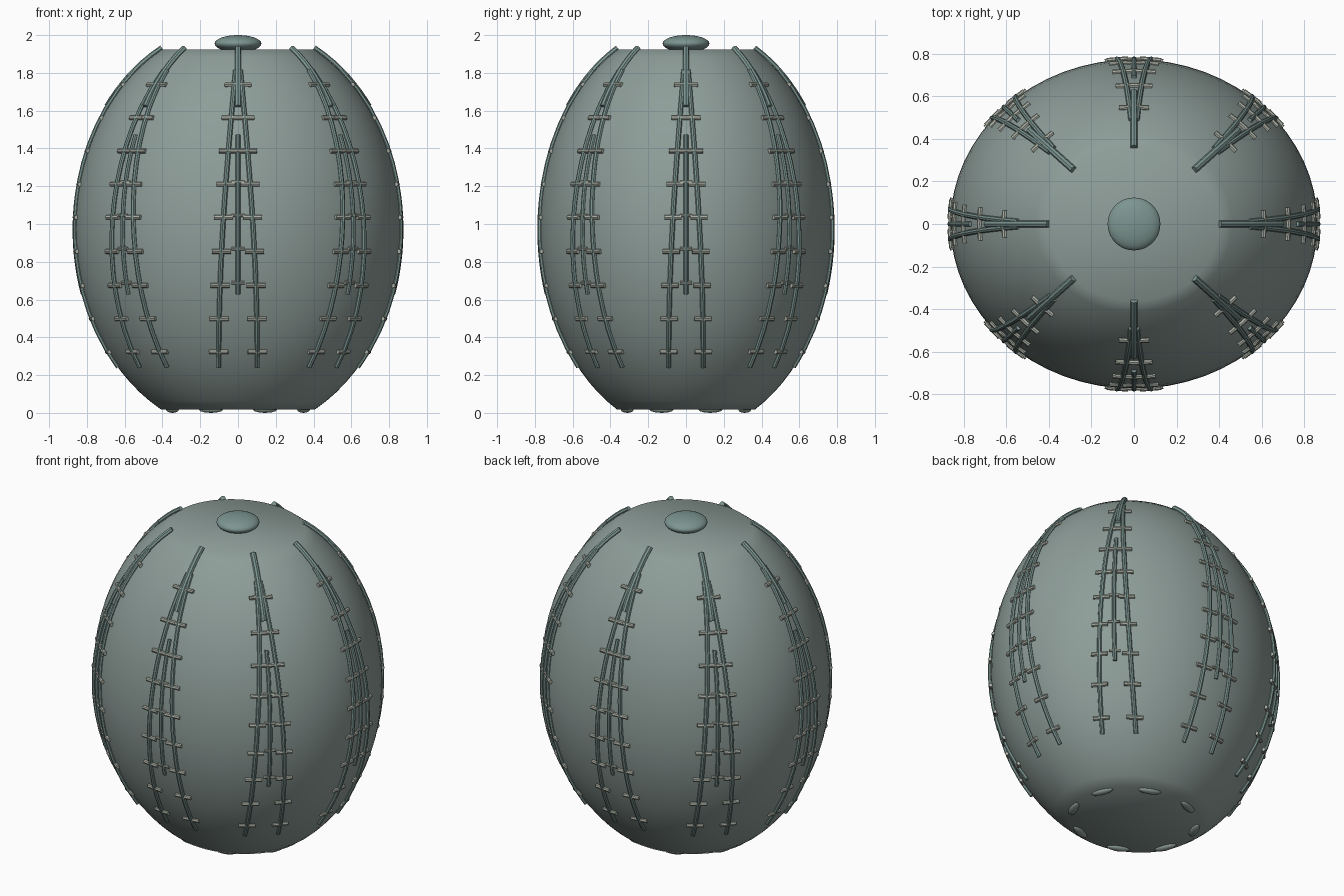
import bpy, bmesh, math
from mathutils import Vector

if "Cube" in bpy.data.objects:
    bpy.data.objects.remove(bpy.data.objects["Cube"])

RX, RZ, CZ, SY = 0.862, 1.08, 0.97, 0.897   # body ellipsoid: radius, half height, centre, y squash
Z_LOW, Z_TOP = 0.018, 1.925
ROWS = [1.735, 1.56, 1.385, 1.21, 1.035, 0.855, 0.675, 0.50, 0.325]


def material(name, rgb):
    m = bpy.data.materials.new(name)
    m.diffuse_color = (*rgb, 1)
    m.use_nodes = True
    m.node_tree.nodes["Principled BSDF"].inputs["Base Color"].default_value = m.diffuse_color
    return m


shell_mat = material("shell_green", (0.27, 0.34, 0.32))
seam_mat = material("seam_green", (0.20, 0.30, 0.28))
stitch_mat = material("stitch_pale", (0.40, 0.43, 0.37))


def radius(z):
    return RX * math.sqrt(max(0, 1 - ((z - CZ) / RZ) ** 2))


def on_shell(ang, side, z, lift=0.0):
    """Point on the body near seam angle, shifted sideways, raised along the normal."""
    r = radius(z)
    a = ang + side / r
    n = Vector((r / RX ** 2, (z - CZ) / RZ ** 2)).normalized() * lift
    return Vector(((r + n.x) * math.cos(a), (r + n.x) * math.sin(a) * SY, z + n.y))


def finish(ob, mat, angle=40):
    ob.data.materials.append(mat)
    bpy.ops.object.select_all(action='DESELECT')
    ob.select_set(True)
    bpy.context.view_layer.objects.active = ob
    bpy.ops.object.shade_smooth_by_angle(angle=math.radians(angle))


def tubes(name, paths, r, mat, res=2):
    """One mesh made of many round capped tubes."""
    cu = bpy.data.curves.new(name, 'CURVE')
    cu.dimensions = '3D'
    cu.bevel_depth, cu.bevel_resolution, cu.use_fill_caps = r, res, True
    for pts in paths:
        sp = cu.splines.new('POLY')
        sp.points.add(len(pts) - 1)
        for p, co in zip(sp.points, pts):
            p.co = (*co, 1)
    ob = bpy.data.objects.new(name, cu)
    bpy.context.collection.objects.link(ob)
    bpy.ops.object.select_all(action='DESELECT')
    ob.select_set(True)
    bpy.context.view_layer.objects.active = ob
    bpy.ops.object.convert(target='MESH')
    finish(bpy.context.object, mat)


def spread(z):
    """Sideways distance of the two branches from the seam centre."""
    t = min(1, max(0, (1.82 - z) / 1.55))
    return 0.012 + 0.09 * math.sin(t * math.pi / 2)


def run(ang, z0, z1, side, lift, n=16):
    return [on_shell(ang, side(z), z, lift)
            for z in (z0 + (z1 - z0) * i / n for i in range(n + 1))]


# Body: ellipsoid cut flat at top and bottom
bm = bmesh.new()
SEG, RINGS = 64, 28
t0, t1 = math.asin((Z_LOW - CZ) / RZ), math.asin((Z_TOP - CZ) / RZ)
rings = []
for i in range(RINGS + 1):
    t = t0 + (t1 - t0) * i / RINGS
    rings.append([bm.verts.new((RX * math.cos(t) * math.cos(a), RX * SY * math.cos(t) * math.sin(a),
                                CZ + RZ * math.sin(t)))
                  for a in (2 * math.pi * k / SEG for k in range(SEG))])
for lo, hi in zip(rings, rings[1:]):
    for k in range(SEG):
        j = (k + 1) % SEG
        bm.faces.new((lo[k], lo[j], hi[j], hi[k]))
bm.faces.new(rings[-1])
bm.faces.new(rings[0][::-1])
me = bpy.data.meshes.new("body")
bm.to_mesh(me)
bm.free()
body = bpy.data.objects.new("body", me)
bpy.context.collection.objects.link(body)
finish(body, shell_mat, 80)


# Top knob and low bumps under the bottom rim
def blob(name, loc, scale, rot=0, seg=24):
    bpy.ops.mesh.primitive_uv_sphere_add(segments=seg, ring_count=seg // 2, location=loc,
                                         rotation=(0, 0, rot))
    ob = bpy.context.object
    ob.name, ob.scale = name, scale
    finish(ob, seam_mat if "knob" in name else shell_mat, 180)


blob("top_knob", (0, 0, 1.955), (0.124, 0.124, 0.045), seg=32)
for k in range(8):
    a = (k + 0.5) * math.pi / 4
    blob("bottom_bump", (0.375 * math.cos(a), 0.375 * SY * math.sin(a), 0.018),
         (0.025, 0.07, 0.018), a, 12)

# Seams: stem at the top, two spreading branches, short inner line, cross stitches
stems, branches, inner, stitches, small = [], [], [], [], []
for k in range(8):
    a = k * math.pi / 4
    stems.append(run(a, 1.927, 1.62, lambda z: 0, 0.004, 8))
    inner.append(run(a, 1.47, 0.63, lambda z: 0, 0.002))
    for s in (-1, 1):
        branches.append(run(a, 1.81, 0.245, lambda z: s * spread(z), 0.004))
        for z in ROWS:
            mid = s * spread(z)
            stitches.append([on_shell(a, mid + d, z, 0.004) for d in (-0.05, 0.05)])
    for z in (1.22, 1.045, 0.87, 0.69):
        small.append([on_shell(a, d, z, 0.003) for d in (-0.035, 0.035)])

tubes("seam_stems", stems, 0.017, seam_mat)
tubes("seam_branches", branches, 0.013, seam_mat)
tubes("seam_inner_lines", inner, 0.012, seam_mat)
tubes("cross_stitches", stitches, 0.0125, stitch_mat)
tubes("small_stitches", small, 0.009, stitch_mat)
